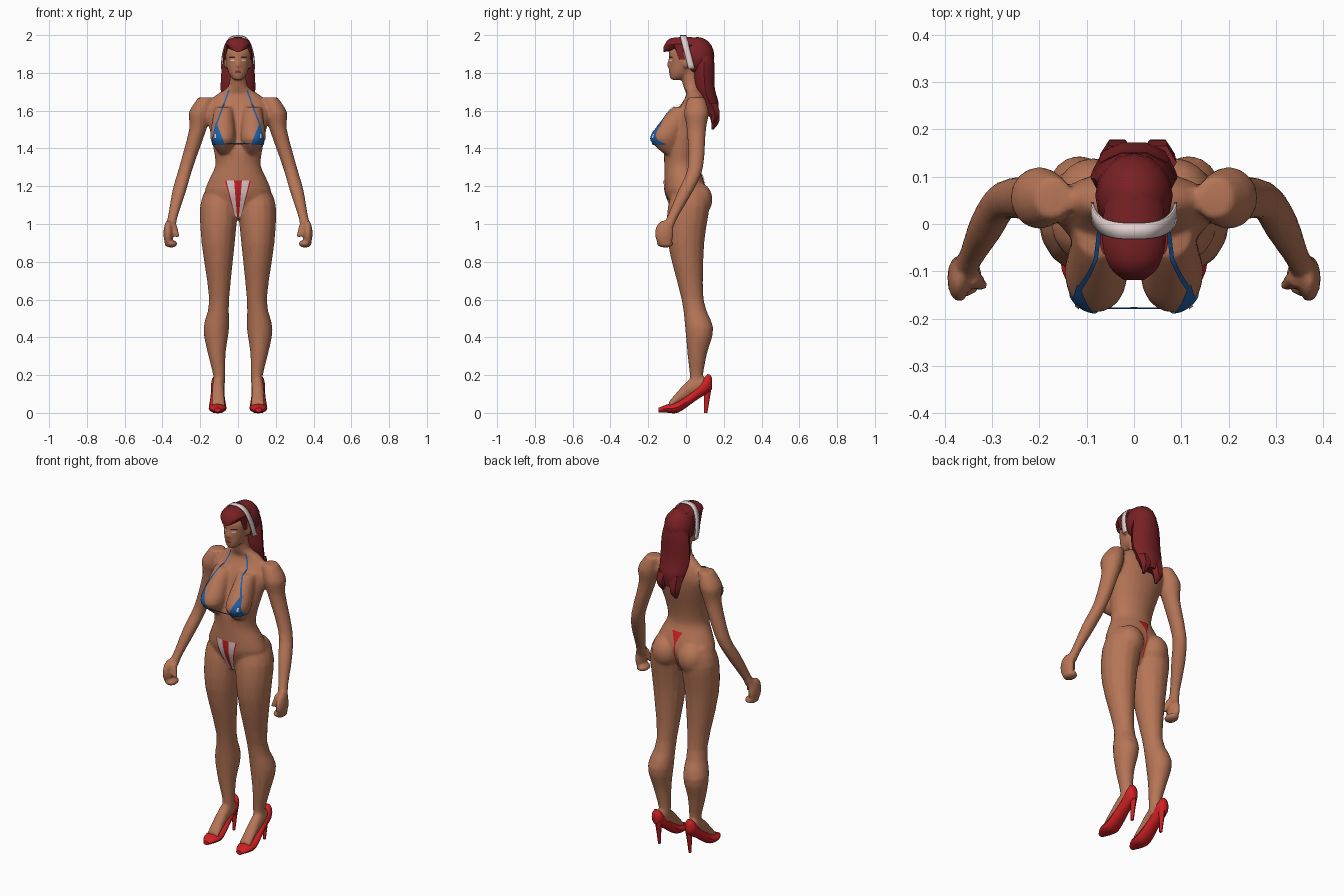
import bpy, bmesh, math
from mathutils import Vector
from mathutils.bvhtree import BVHTree

cube = bpy.data.objects.get("Cube")
if cube:
    bpy.data.objects.remove(cube, do_unlink=True)


def material(name, red, green, blue):
    colour = (red, green, blue, 1)
    mat = bpy.data.materials.new(name)
    mat.use_nodes = True
    mat.diffuse_color = colour
    mat.node_tree.nodes["Principled BSDF"].inputs["Base Color"].default_value = colour
    return mat


SKIN = material("tan skin", .47, .18, .095)
HAIR = material("dark red hair", .19, .015, .018)
RED = material("bright red", .62, .014, .016)
WHITE = material("soft white", .75, .62, .62)
BLUE = material("blue cloth", .013, .12, .39)
LIPS = material("lip brown", .22, .04, .03)
DARK = material("dark brow", .06, .02, .015)
SIDES = {"left": 1, "right": -1}


def smooth_rows(rows, steps=3):
    """Spline through the given cross-sections."""
    result = []
    for k in range(len(rows) - 1):
        before, start, end = rows[max(k - 1, 0)], rows[k], rows[k + 1]
        after = rows[min(k + 2, len(rows) - 1)]
        for step in range(steps):
            t = step / steps
            result.append([b + t / 2 * (c - a + t * (2 * a - 5 * b + 4 * c - d + t * (3 * (b - c) + d - a)))
                           for a, b, c, d in zip(before, start, end, after)])
    return result + [rows[-1]]


def loft(bm, rows, side=1, sides=16, along_y=False):
    """Closed tube through ellipses: x, y, z, half width, half depth or height."""
    rings = []
    for x, y, z, width, other in smooth_rows(rows):
        ring = []
        for i in range(sides):
            turn = 2 * math.pi * i / sides
            a, b = width * math.cos(turn), other * math.sin(turn)
            point = (x + a, y, z + b) if along_y else (x + a, y + b, z)
            ring.append(bm.verts.new((point[0] * side, point[1], point[2])))
        rings.append(ring)
    for low, high in zip(rings, rings[1:]):
        for i in range(sides):
            j = (i + 1) % sides
            bm.faces.new((low[i], low[j], high[j], high[i]))
    bm.faces.new(rings[0])
    bm.faces.new(rings[-1])


def limb(bm, joints, side, depth=1.1):
    """Nearly round tube through joints: x, y, z, radius."""
    loft(bm, [(x, y, z, r, r * depth) for x, y, z, r in joints], side)


def trunk(bm, sections, x=0, **options):
    """Tube in one upright plane: y, z, half width, half depth or height."""
    loft(bm, [(x, *section) for section in sections], **options)


def ball(bm, centre, radii, side=1):
    sphere = bmesh.ops.create_uvsphere(bm, u_segments=16, v_segments=10, radius=1)
    for vert in sphere["verts"]:
        vert.co = Vector([c + r * q for c, r, q in zip(centre, radii, vert.co)])
        vert.co.x *= side


def finish(name, bm, mat, angle=45):
    bmesh.ops.recalc_face_normals(bm, faces=bm.faces[:])
    mesh = bpy.data.meshes.new(name)
    bm.to_mesh(mesh)
    bm.free()
    mesh.materials.append(mat)
    ob = bpy.data.objects.new(name, mesh)
    bpy.context.collection.objects.link(ob)
    bpy.ops.object.select_all(action="DESELECT")
    ob.select_set(True)
    bpy.context.view_layer.objects.active = ob
    bpy.ops.object.shade_smooth_by_angle(angle=math.radians(angle))
    return ob


# Torso with neck, head and nose
bm = bmesh.new()
crotch, hips, belly = (0, 1.03, .05, .05), (0, 1.15, .17, .105), (-.01, 1.23, .155, .105)
waist, ribs, chest = (-.025, 1.31, .12, .09), (-.02, 1.4, .13, .095), (.01, 1.5, .15, .09)
armpit, collar = (.035, 1.6, .17, .08), (.05, 1.68, .12, .05)
neck, throat = (.03, 1.73, .05, .045), (.01, 1.83, .045, .045)
trunk(bm, [crotch, hips, belly, waist, ribs, chest, armpit, collar, neck, throat], sides=24)
chin, jaw, cheek = (-.055, 1.763, .025, .025), (-.03, 1.8, .05, .06), (-.015, 1.87, .066, .074)
brow, crown = (-.01, 1.92, .068, .078), (0, 1.985, .025, .035)
trunk(bm, [chin, jaw, cheek, brow, crown], sides=20)
nose_tip, nose_bridge = (-.087, 1.835, .013, .018), (-.075, 1.88, .01, .016)
trunk(bm, [nose_tip, nose_bridge])

# Arms, hands, legs, feet, bust, seat and ears, one set per side
for side in SIDES.values():
    shoulder_top, shoulder = (.17, .055, 1.67, .04), (.2, .055, 1.59, .06)
    upper_arm, elbow = (.213, .055, 1.5, .046), (.275, .05, 1.3, .037)
    forearm, wrist, palm = (.31, 0, 1.18, .037), (.345, -.07, 1.04, .026), (.36, -.1, .98, .03)
    limb(bm, [shoulder_top, shoulder, upper_arm, elbow, forearm, wrist, palm], side)
    ball(bm, (.37, -.115, .95), (.025, .05, .07), side)
    ball(bm, (.355, -.11, .895), (.035, .045, .02), side)
    thumb_base, thumb_tip = (.345, -.11, 1, .02), (.32, -.13, .93, .012)
    limb(bm, [thumb_base, thumb_tip], side)

    leg_top, hip, thigh = (.09, .02, 1.2, .07), (.1, .015, 1.1, .1), (.105, 0, .9, .088)
    knee, calf, shin = (.1, .035, .6, .053), (.115, .07, .45, .068), (.113, .06, .32, .048)
    ankle, heel_bone = (.1, .055, .2, .032), (.1, .055, .12, .03)
    limb(bm, [leg_top, hip, thigh, knee, calf, shin, ankle, heel_bone], side)
    foot_back, instep, toes = (.1, .15, .03, .04), (.02, .13, .032, .05), (-.09, .04, .035, .02)
    trunk(bm, [foot_back, instep, toes], x=.105, side=side, along_y=True)

    slope_top, slope = (.075, -.01, 1.62, .05), (.078, -.06, 1.55, .058)
    fullest, under = (.08, -.11, 1.45, .066), (.07, -.08, 1.37, .03)
    limb(bm, [slope_top, slope, fullest, under], side, depth=1.2)
    ball(bm, (.085, .065, 1.13), (.08, .075, .09), side)
    ball(bm, (.067, .005, 1.85), (.01, .018, .028), side)
body = finish("body", bm, SKIN)

# Fuse all the tubes into one skin
fuse = body.modifiers.new("fuse", "REMESH")
fuse.mode = "VOXEL"
fuse.voxel_size = .008
soften = body.modifiers.new("soften", "SMOOTH")
soften.iterations = 4
reduce = body.modifiers.new("reduce", "DECIMATE")
reduce.ratio = .2
evaluated = body.evaluated_get(bpy.context.evaluated_depsgraph_get())
skin_mesh = bpy.data.meshes.new_from_object(evaluated)
body.modifiers.clear()
body.data = skin_mesh
skin_mesh.materials.clear()
skin_mesh.materials.append(SKIN)
for face in skin_mesh.polygons:
    face.use_smooth = True
    face.material_index = 0
probe = bmesh.new()
probe.from_mesh(skin_mesh)
surface = BVHTree.FromBMesh(probe)
probe.free()


def patch(name, mat, low, high, side=1, facing=-1, lift=.004, columns=6, rows=10):
    """Thin plate laid on the body; low and high edges are z, first x, last x."""
    bm = bmesh.new()
    grid = []
    for j in range(rows + 1):
        z, first, last = Vector(low).lerp(Vector(high), j / rows)
        line = []
        for i in range(columns + 1):
            x = side * (first + (last - first) * i / columns)
            hit, normal = surface.ray_cast(Vector((x, facing, z)), Vector((0, -facing, 0)))[:2]
            if hit is None:
                hit, normal = surface.find_nearest(Vector((x, facing / 10, z)))[:2]
            line.append(bm.verts.new(hit + normal * lift))
        grid.append(line)
    for line, above in zip(grid, grid[1:]):
        for i in range(columns):
            bm.faces.new((line[i], line[i + 1], above[i + 1], above[i]))
    ob = finish(name, bm, mat)
    if sum(face.normal.y for face in ob.data.polygons) * facing < 0:
        ob.data.flip_normals()


# Swimwear top, eyes, brows and lips
for tag, side in SIDES.items():
    patch(tag + "_cup", BLUE, (1.42, .068, .138), (1.53, .112, .118), side)
    patch(tag + "_cup_spot", WHITE, (1.455, .112, .12), (1.475, .112, .12), side, lift=.007)
    patch(tag + "_neck_string", BLUE, (1.52, .111, .119), (1.71, .042, .05), side, columns=1)
    patch(tag + "_eye", WHITE, (1.862, .017, .04), (1.871, .017, .038), side, lift=.002)
    patch(tag + "_brow", DARK, (1.88, .014, .046), (1.886, .014, .044), side, lift=.002)
patch("lips", LIPS, (1.8, -.016, .016), (1.812, -.012, .012), lift=.002)
bm = bmesh.new()
ball(bm, (0, -.178, 1.425), (.075, .002, .003))
finish("bust_string", bm, BLUE)

# Striped swimwear bottom, with its triangle and string at the back
edges = [-1, -.88, -.3, .3, .88, 1]
for k, (start, end) in enumerate(zip(edges, edges[1:])):
    patch("bottom_stripe_%d" % k, WHITE if k % 2 else RED,
          (1.04, start * .016, end * .016), (1.23, start * .068, end * .068))
patch("back_triangle", RED, (1.21, -.004, .004), (1.27, -.032, .032), facing=1)
patch("back_string", RED, (1.06, -.004, .004), (1.22, -.004, .004), facing=1, columns=1)

# Hair: crown, fringe, long fall and its two tips
bm = bmesh.new()
ball(bm, (0, .06, 1.89), (.082, .09, .1))
fringe_back, fringe_top = (.06, 1.945, .06, .045), (-.03, 1.953, .067, .038)
fringe_front, fringe_tip = (-.09, 1.947, .052, .034), (-.118, 1.925, .022, .016)
trunk(bm, [fringe_back, fringe_top, fringe_front, fringe_tip], sides=10, along_y=True)
fall_top, fall_ear, fall_nape = (.09, 1.93, .06, .05), (.095, 1.85, .083, .058), (.1, 1.72, .092, .055)
fall_back, fall_end = (.125, 1.64, .08, .05), (.135, 1.57, .055, .033)
trunk(bm, [fall_top, fall_ear, fall_nape, fall_back, fall_end], sides=10)
for x, end in ((-.035, 1.5), (.05, 1.53)):
    lock_top, lock, lock_tip = (.13, 1.64, .04, .04), (.155, end + .05, .032, .027), (.14, end, .007, .007)
    trunk(bm, [lock_top, lock, lock_tip], x=x, sides=6)
for side in SIDES.values():
    temple, sideburn = (.06, -.035, 1.95, .012), (.065, -.02, 1.87, .006)
    limb(bm, [temple, sideburn], side, depth=2.5)
finish("hair", bm, HAIR)

# Headband: flat strip arched over the head
bm = bmesh.new()
pairs = []
count = 24
for i in range(count + 1):
    turn = math.pi * i / count
    across, height = math.cos(turn), math.sin(turn)
    x = math.copysign(abs(across) ** .7, across) * .088
    pairs.append([bm.verts.new((x, .03 - .045 * height + edge, 1.82 + .177 * height)) for edge in (-.017, .017)])
for p, q in zip(pairs, pairs[1:]):
    bm.faces.new((p[0], p[1], q[1], q[0]))
band = finish("headband", bm, WHITE)
thickness = band.modifiers.new("thickness", "SOLIDIFY")
thickness.thickness = .006
thickness.offset = 0

# High-heeled shoes
for tag, side in SIDES.items():
    bm = bmesh.new()
    counter, heel_seat, arch = (.138, .155, .014, .028), (.115, .155, .034, .05), (.05, .098, .036, .034)
    ball_of_foot, toe_box, toe = (-.04, .032, .046, .03), (-.1, .023, .044, .022), (-.145, .015, .018, .012)
    trunk(bm, [counter, heel_seat, arch, ball_of_foot, toe_box, toe], x=.108, side=side, sides=12, along_y=True)
    heel_top, heel_stem, heel_tip = (.11, .14, .024, .026), (.112, .09, .014, .016), (.104, 0, .008, .009)
    trunk(bm, [heel_top, heel_stem, heel_tip], x=.1, side=side, sides=8)
    finish(tag + "_shoe", bm, RED)
